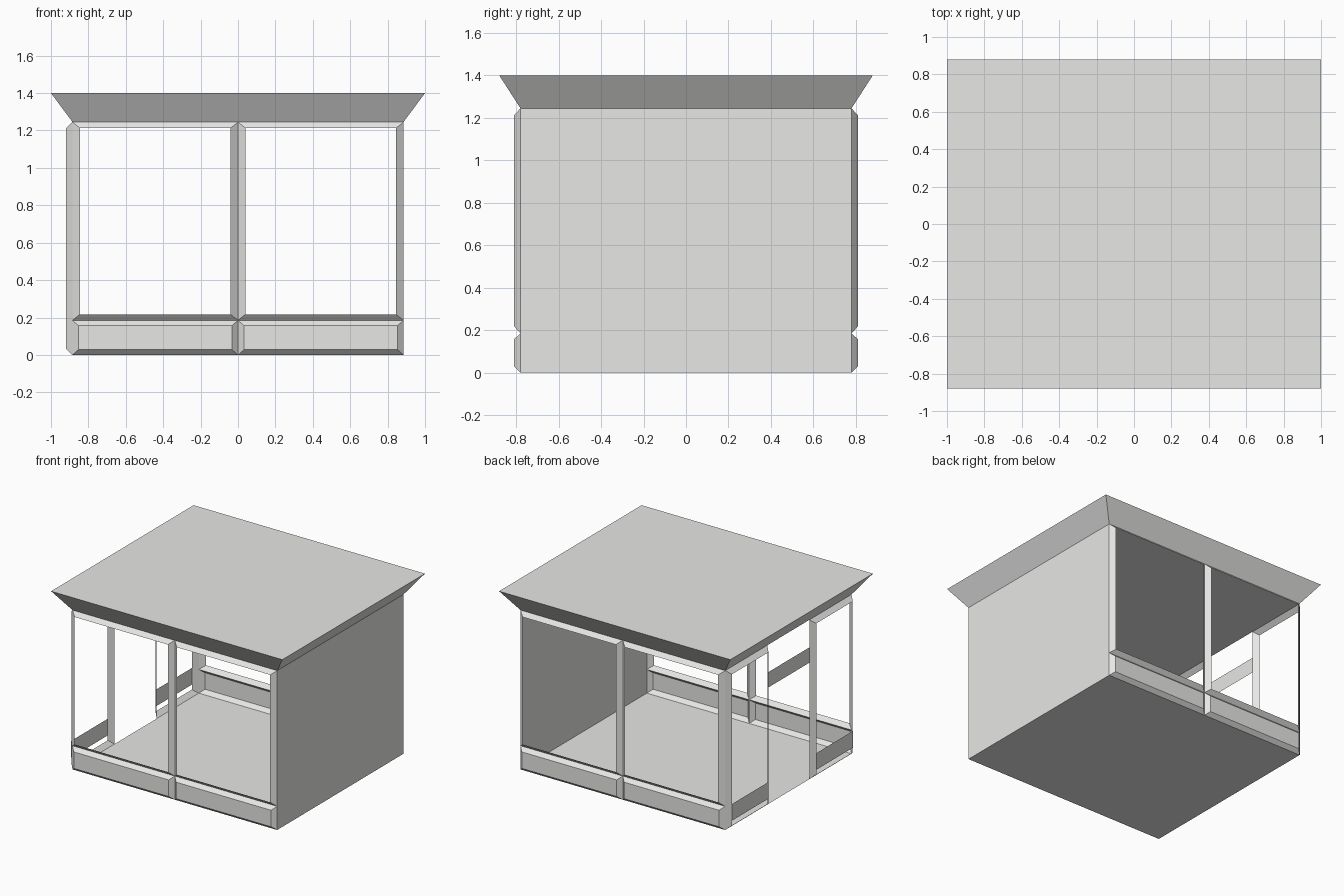
import bpy, bmesh, math
from mathutils import Matrix

if "Cube" in bpy.data.objects:
    bpy.data.objects.remove(bpy.data.objects["Cube"])

HX, HY, WALL = 0.885, 0.78, 1.245   # half width, half depth, wall height
FRONT, LEFT, BACK, RIGHT = 0, -math.pi / 2, math.pi, math.pi / 2

grey = bpy.data.materials.new("light_grey")
grey.diffuse_color = (0.8, 0.8, 0.79, 1)
grey.use_nodes = True
grey.node_tree.nodes["Principled BSDF"].inputs["Base Color"].default_value = grey.diffuse_color


def finish(name, bm, angle=0.0):
    bm.transform(Matrix.Rotation(angle, 4, 'Z'))
    me = bpy.data.meshes.new(name)
    bm.to_mesh(me)
    bm.free()
    me.materials.append(grey)
    bpy.context.collection.objects.link(bpy.data.objects.new(name, me))


def rect(bm, u0, u1, v0, v1, d):
    """Corner vertices of an upright rectangle at distance d, facing out."""
    return [bm.verts.new((u, -d, v)) for u, v in ((u0, v0), (u1, v0), (u1, v1), (u0, v1))]


def plate(name, side, u0, u1, v0, v1, d):
    bm = bmesh.new()
    bm.faces.new(rect(bm, u0, u1, v0, v1, d))
    finish(name, bm, side)


def bevel_panel(name, side, u0, u1, v0, v1, d, out, iu, iv, filled):
    """Sloped frame pushed out of the wall, open or closed in the middle."""
    bm = bmesh.new()
    a = rect(bm, u0, u1, v0, v1, d)
    b = rect(bm, u0 + iu, u1 - iu, v0 + iv, v1 - iv, d + out)
    for i in range(4):
        j = (i + 1) % 4
        bm.faces.new((a[i], a[j], b[j], b[i]))
    if filled:
        bm.faces.new(b)
    finish(name, bm, side)


# floor slab, seen from above and below
bm = bmesh.new()
bm.faces.new([bm.verts.new(p) for p in ((-HX, -HY, 0), (-HX, HY, 0), (HX, HY, 0), (HX, -HY, 0))])
finish("floor", bm)

# flared roof: a box whose top is wider than its base
bm = bmesh.new()
bmesh.ops.create_cube(bm, size=2)
for v in bm.verts:
    top = v.co.z > 0
    v.co.x *= 1.0 if top else HX
    v.co.y *= 0.88 if top else HY
    v.co.z = 1.4 if top else WALL
finish("roof", bm)

# closed right wall
plate("right_wall", RIGHT, -HY, HY, 0, WALL, HX)

# front and back: two window frames above two low wall panels
for label, side in (("front", FRONT), ("back", BACK)):
    for k, (u0, u1) in enumerate(((-HX, 0), (0, HX))):
        bevel_panel(f"{label}_low_wall_{k}", side, u0, u1, 0, 0.185, HY, 0.03, 0.032, 0.028, True)
        bevel_panel(f"{label}_window_frame_{k}", side, u0, u1, 0.185, WALL, HY, 0.03, 0.04, 0.032, False)

# left side: open frames with low boards either side of the doorway
for k, (u0, u1) in enumerate(((-HY, -0.26), (0.26, HY))):
    bevel_panel(f"left_frame_{k}", LEFT, u0, u1, 0, WALL, HX, 0.035, 0.035, 0.032, False)
    plate(f"left_low_board_{k}", LEFT, u0 + 0.035, u1 - 0.035, 0.07, 0.2, HX + 0.036)

# board across the top of the doorway
plate("doorway_board", LEFT, -0.26, 0.26, 0.91, 1.03, HX)
